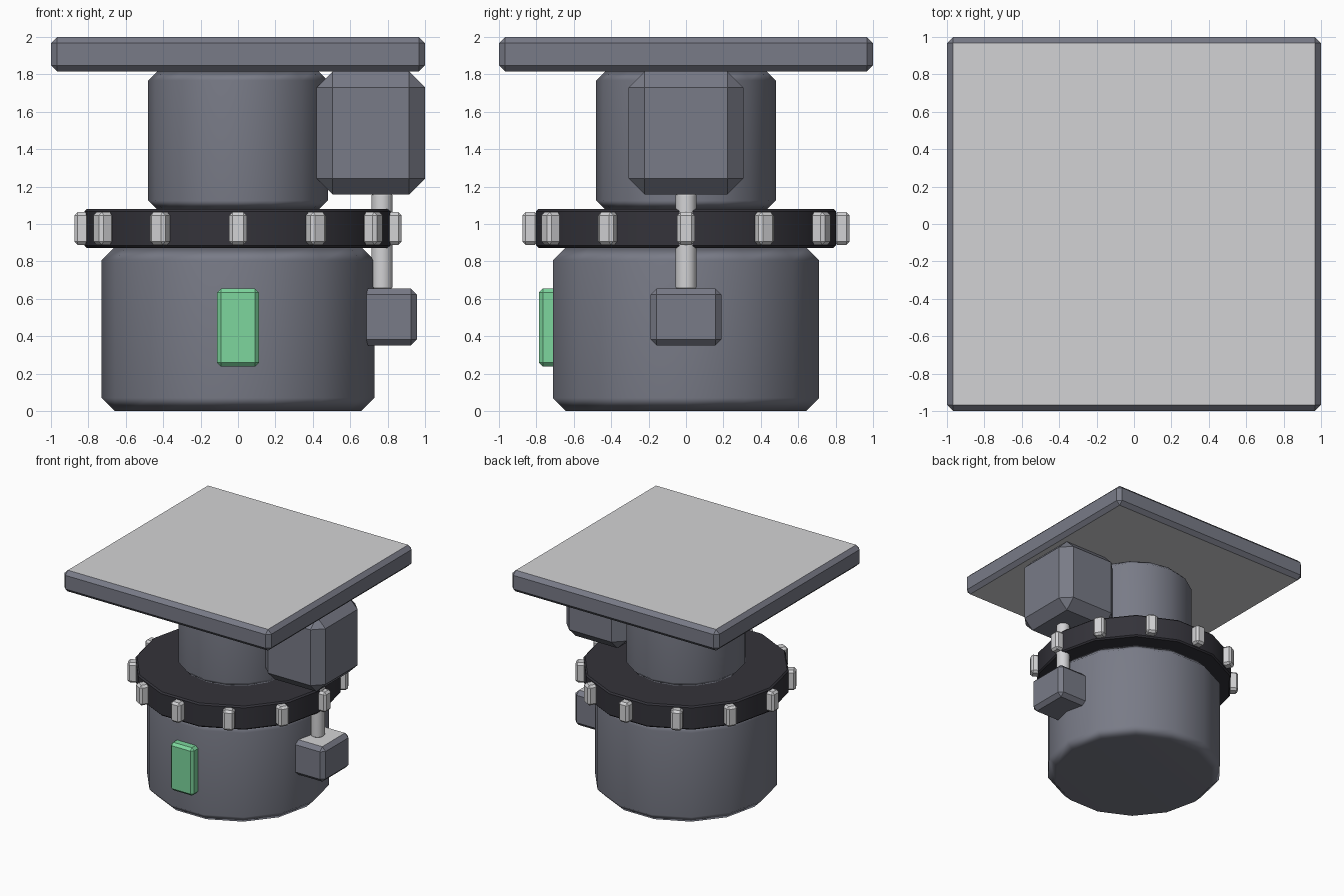
import bpy, bmesh, math
from mathutils import Matrix, Vector

if "Cube" in bpy.data.objects:
    bpy.data.objects.remove(bpy.data.objects["Cube"])


def material(name, rgb):
    m = bpy.data.materials.new(name)
    m.diffuse_color = (*rgb, 1)
    m.use_nodes = True
    m.node_tree.nodes["Principled BSDF"].inputs["Base Color"].default_value = m.diffuse_color
    return m


STEEL = material("blue_grey", (0.19, 0.198, 0.242))
LIGHT = material("light_grey", (0.65, 0.65, 0.665))
DARK = material("near_black", (0.034, 0.033, 0.042))
GREEN = material("green", (0.205, 0.67, 0.337))


def finish(bm, name, mats, face_rule=None):
    bmesh.ops.recalc_face_normals(bm, faces=bm.faces[:])
    if face_rule:
        for f in bm.faces:
            f.material_index = 1 if face_rule(f.normal) else 0
    mesh = bpy.data.meshes.new(name)
    bm.to_mesh(mesh)
    bm.free()
    for m in mats:
        mesh.materials.append(m)
    ob = bpy.data.objects.new(name, mesh)
    bpy.context.collection.objects.link(ob)
    return ob


def box(name, lo, hi, chamfer, mats, face_rule=None, turn=0):
    """Chamfered box between two corners, turned about the z axis."""
    lo, hi = Vector(lo), Vector(hi)
    bm = bmesh.new()
    place = Matrix.Translation((lo + hi) / 2) @ Matrix.Diagonal((*(hi - lo), 1))
    bmesh.ops.create_cube(bm, size=1, matrix=place)
    bmesh.ops.bevel(bm, geom=bm.edges[:], offset=chamfer, segments=1,
                    profile=0.5, affect='EDGES')
    bm.transform(Matrix.Rotation(turn, 4, 'Z'))
    return finish(bm, name, mats, face_rule)


def drum(name, radius, z0, z1, chamfer, sides, mat, x=0, smooth=50):
    """Chamfered cylinder made of stacked rings."""
    bm = bmesh.new()
    profile = [(radius - chamfer, z0), (radius, z0 + chamfer),
               (radius, z1 - chamfer), (radius - chamfer, z1)]
    angles = [2 * math.pi * i / sides for i in range(sides)]
    rings = [[bm.verts.new((x + r * math.cos(a), r * math.sin(a), z)) for a in angles]
             for r, z in profile]
    for a, b in zip(rings, rings[1:]):
        for i in range(sides):
            j = (i + 1) % sides
            bm.faces.new((a[i], a[j], b[j], b[i]))
    bm.faces.new(rings[0][::-1])
    bm.faces.new(rings[-1])
    ob = finish(bm, name, [mat])
    bpy.ops.object.select_all(action='DESELECT')
    ob.select_set(True)
    bpy.context.view_layer.objects.active = ob
    bpy.ops.object.shade_smooth_by_angle(angle=math.radians(smooth))
    wn = ob.modifiers.new("weighted_normals", 'WEIGHTED_NORMAL')
    wn.keep_sharp = True
    return ob


# Main stack
drum("lower_drum", 0.73, 0, 0.875, 0.07, 14, STEEL)
drum("gear_ring", 0.822, 0.873, 1.08, 0.012, 14, DARK, smooth=30)
drum("upper_drum", 0.48, 1.075, 1.818, 0.05, 16, STEEL)
box("mounting_plate", (-1, -1, 1.815), (1, 1, 2), 0.033, [STEEL, LIGHT],
    lambda n: abs(n.z) > 0.9)

# Studs around the ring
for i in range(12):
    box(f"ring_stud_{i + 1}", (0.79, -0.047, 0.889), (0.875, 0.047, 1.064), 0.018,
        [LIGHT], turn=math.radians(30 * i))

# Side motor, drive shaft and lower bearing block
box("motor_housing", (0.42, -0.307, 1.158), (1, 0.307, 1.815), 0.085, [STEEL])
drum("drive_shaft", 0.057, 0.655, 1.16, 0.008, 12, LIGHT, x=0.77)
box("bearing_block", (0.58, -0.19, 0.35), (0.957, 0.19, 0.655), 0.033, [STEEL, LIGHT],
    lambda n: n.z > 0.9)

# Indicator panel on the front
box("front_panel", (-0.112, -0.787, 0.237), (0.112, -0.65, 0.655), 0.022, [GREEN])
